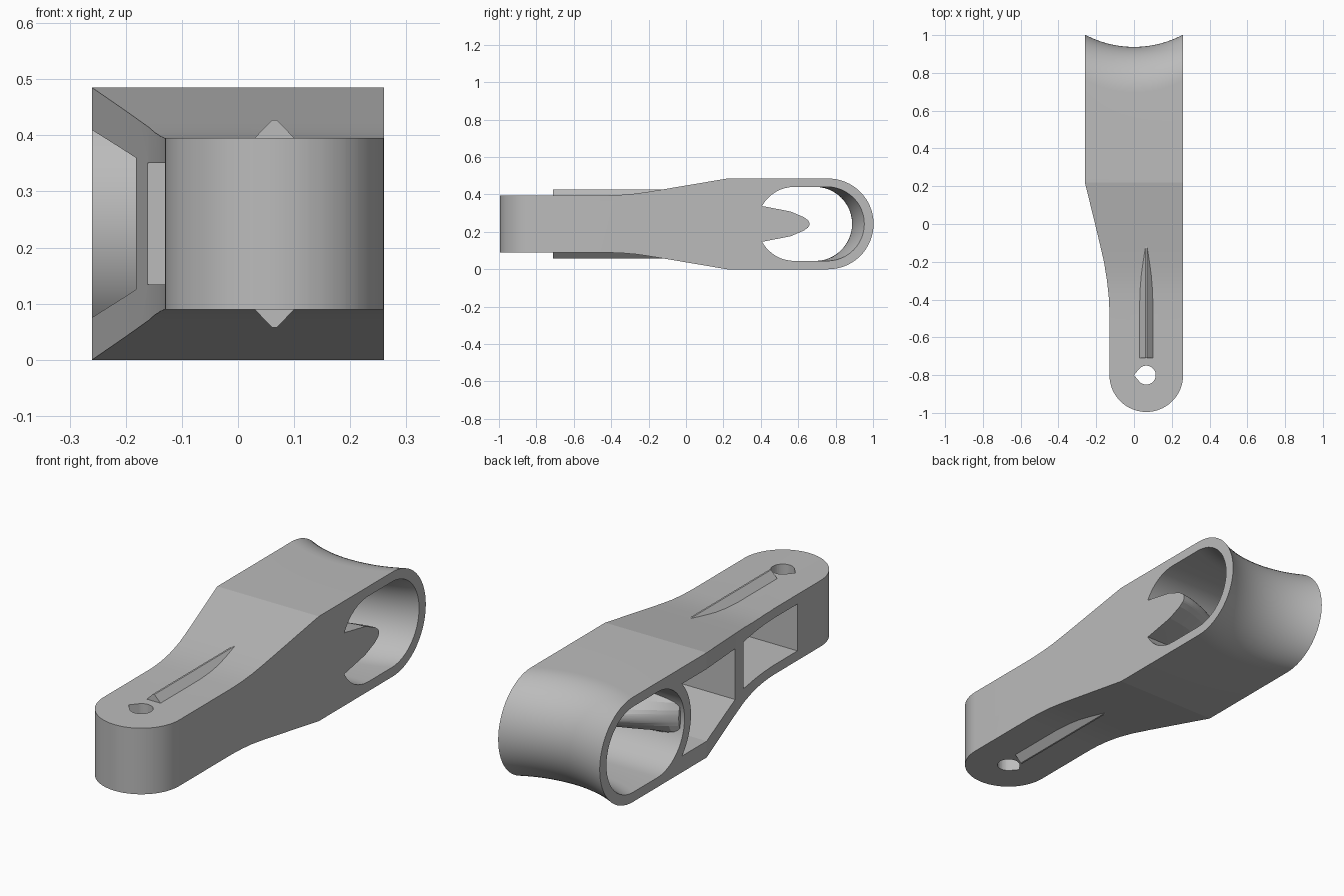
import bpy, bmesh
from math import sin, cos, pi, sqrt

cube = bpy.data.objects.get("Cube")
if cube:
    bpy.data.objects.remove(cube)

MID = 0.2425      # height of the horizontal symmetry plane
HALF_W = 0.26
SADDLE_R = 0.55   # radius of the concave back end

grey = bpy.data.materials.new("light_grey")
grey.use_nodes = True
colour = (0.5, 0.5, 0.5, 1)
grey.diffuse_color = colour
grey.node_tree.nodes["Principled BSDF"].inputs["Base Color"].default_value = colour


def loft(name, sections):
    """Solid through a list of equal-length point rings, capped at both ends."""
    bm = bmesh.new()
    rings = [[bm.verts.new(p) for p in s] for s in sections]
    n = len(rings[0])
    for a, b in zip(rings, rings[1:]):
        for i in range(n):
            j = (i + 1) % n
            bm.faces.new((a[i], a[j], b[j], b[i]))
    bm.faces.new(rings[0][::-1])
    bm.faces.new(rings[-1])
    bmesh.ops.recalc_face_normals(bm, faces=bm.faces)
    mesh = bpy.data.meshes.new(name)
    bm.to_mesh(mesh)
    bm.free()
    mesh.materials.append(grey)
    ob = bpy.data.objects.new(name, mesh)
    bpy.context.collection.objects.link(ob)
    return ob


def arc(cx, cy, r, a0, a1, n):
    return [(cx + r * cos(a0 + (a1 - a0) * i / n),
             cy + r * sin(a0 + (a1 - a0) * i / n)) for i in range(n + 1)]


def saddle(x):
    return SADDLE_R - sqrt(SADDLE_R ** 2 - x * x)


def steps(a, b, n):
    return [a + (b - a) * i / n for i in range(n + 1)]


def side_prism(name, profile, x0, x1):
    return loft(name, [[(x, y, MID + h) for y, h in profile] for x in (x0, x1)])


def plan_prism(name, outline, z0, z1):
    return loft(name, [[(x, y, z) for x, y in outline] for z in (z0, z1)])


def swept(name, fixed, back, width):
    """Side profile whose back arc follows the saddle curve across the width."""
    return loft(name, [[(x, y, MID + h) for y, h in fixed] +
                       [(x, y + saddle(x), MID + h) for y, h in back]
                       for x in steps(-width, width, 28)])


def combine(target, tool, operation):
    mod = target.modifiers.new(operation, 'BOOLEAN')
    mod.object, mod.operation, mod.solver = tool, operation, 'EXACT'
    bpy.context.view_layer.update()
    graph = bpy.context.evaluated_depsgraph_get()
    mesh = bpy.data.meshes.new_from_object(target.evaluated_get(graph))
    target.modifiers.clear()
    target.data = mesh
    bpy.data.objects.remove(tool)


# Arm body: tapered side profile with a saddle-shaped back end
slope = [(0.22, 0.2425), (-0.12, 0.185), (-0.2, 0.172), (-0.27, 0.162),
         (-0.34, 0.156), (-0.42, 0.153), (-1.1, 0.153)]
lower = [(y, -h) for y, h in reversed(slope)]
body = swept("lever_arm", slope + lower,
             arc(0.695, 0, 0.2425, -pi / 2, pi / 2, 32), 0.3)

# Plan outline: straight on one side, flared on the other, rounded front
flare = [(-0.26, 1.1), (-0.26, 0.22), (-0.206, 0), (-0.182, -0.1), (-0.159, -0.2),
         (-0.143, -0.3), (-0.134, -0.38), (-0.13, -0.46)]
plan = flare + arc(0.065, -0.8, 0.195, pi, 2 * pi, 40) + [(0.26, 1.1)]
combine(body, plan_prism("plan_outline", plan, -0.1, 0.6), 'INTERSECT')

# Ridges above and below, made from one diamond-edged bar
ridge = [(0.025, 0.148), (0.057, 0.181), (0.061, 0.185), (0.069, 0.185),
         (0.073, 0.181), (0.105, 0.148)]
bar = ridge + [(x, -h) for x, h in reversed(ridge)]
combine(body, loft("ridge_bar", [[(x, y, MID + h) for x, h in bar]
                                 for y in (-0.71, -0.05)]), 'UNION')

# Large opening through the back end
opening = swept("opening_cutter", arc(0.58, 0, 0.198, pi / 2, 1.5 * pi, 24),
                arc(0.69, 0, 0.198, -pi / 2, pi / 2, 24), 0.34)
combine(body, opening, 'DIFFERENCE')

# Nose inside the opening, fading towards the flared side
upper = [(0.36, 0.1), (0.42, 0.093), (0.56, 0.066), (0.63, 0.036)]
nose = upper + arc(0.632, 0, 0.028, 1.1, -1.1, 8) + [(y, -h) for y, h in upper[::-1]]
sections = []
for x in steps(HALF_W, -0.24, 14):
    t = (HALF_W - x) / 0.5
    k = 1 - 0.88 * t ** 1.5
    sections.append([(x, 0.36 + (y - 0.36) * k, MID + h) for y, h in nose])
combine(body, loft("nose", sections), 'UNION')

# Two blind pockets in the flared side
rear = [(0.22, -0.167), (-0.10, -0.1175), (-0.10, 0.1175), (0.22, 0.167)]
rib = arc(0.58, 0, 0.245, pi - 0.75, pi + 0.75, 16)
combine(body, side_prism("rear_pocket", rear + rib, -0.4, 0.2), 'DIFFERENCE')
front = [(-0.19, -0.1085), (-0.63, -0.1085), (-0.63, 0.1085), (-0.19, 0.1085)]
combine(body, side_prism("front_pocket", front, -0.4, 0.2), 'DIFFERENCE')

# Teardrop pivot hole
drop = arc(0.065, -0.8, 0.05, -0.75 * pi, 0.75 * pi, 30) + [(0, -0.8)]
combine(body, plan_prism("pivot_hole", drop, -0.1, 0.6), 'DIFFERENCE')

# Smooth shading with crisp edges
bpy.ops.object.select_all(action='DESELECT')
body.select_set(True)
bpy.context.view_layer.objects.active = body
bpy.ops.object.shade_smooth_by_angle(angle=0.15)
